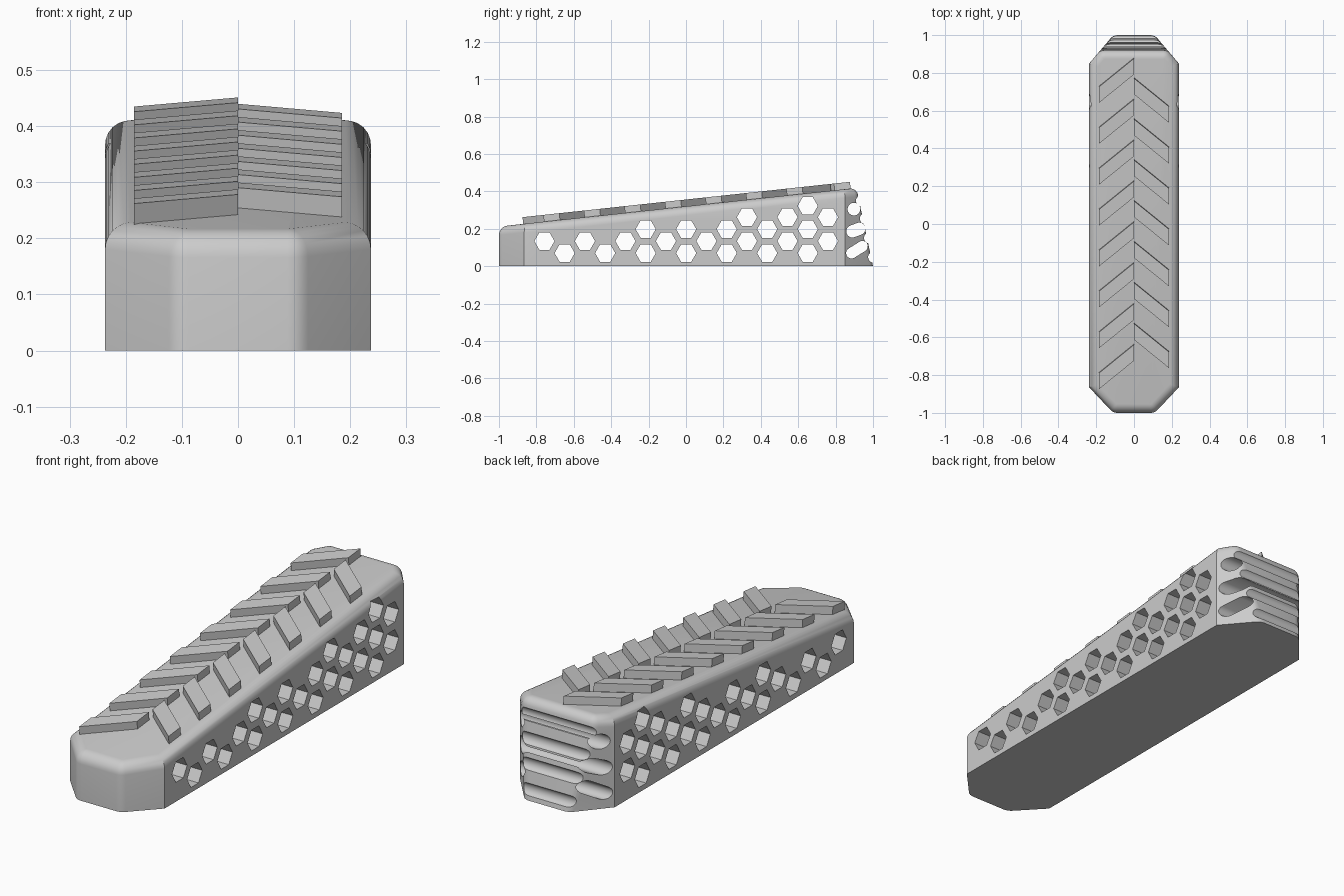
import bpy, bmesh, math
from mathutils import Vector
from mathutils.geometry import intersect_line_line_2d  # noqa: F401


cube = bpy.data.objects.get("Cube")
if cube:
    bpy.data.objects.remove(cube)

TONE = (0.6, 0.6, 0.6, 1)
grey = bpy.data.materials.new("matte grey")
grey.use_nodes = True
grey.diffuse_color = TONE
grey.node_tree.nodes["Principled BSDF"].inputs["Base Color"].default_value = TONE

HALF = 0.237          # half width
RIB_X = 0.185         # outer end of the tread ribs
RIM = 0.046           # rounding of the top rim
CORNER = 0.05         # rounding of the upright front and back edges


def top_z(y):
    """Height of the sloping top."""
    return 0.32 + 0.108 * y


def back_y(z):
    """Depth of the leaning back face."""
    return 1 - 0.215 * z


def make_object(name, bm):
    bmesh.ops.recalc_face_normals(bm, faces=bm.faces)
    mesh = bpy.data.meshes.new(name)
    bm.to_mesh(mesh)
    bm.free()
    mesh.materials.append(grey)
    obj = bpy.data.objects.new(name, mesh)
    bpy.context.collection.objects.link(obj)
    return obj


def add_loft(bm, rings):
    """Closed solid through matching outlines."""
    loops = [[bm.verts.new(p) for p in ring] for ring in rings]
    n = len(loops[0])
    bm.faces.new(loops[0][::-1])
    bm.faces.new(loops[-1])
    for a, b in zip(loops, loops[1:]):
        for i in range(n):
            j = (i + 1) % n
            bm.faces.new((a[i], a[j], b[j], b[i]))


def plan(inset, back):
    """Body outline: half the corners, mirrored, moved inwards by inset."""
    cut_f = math.atan2(-(HALF - 0.11), 0.135)     # direction the front cut faces
    cut_b = math.atan2(HALF - 0.11, 0.15)
    sides = [(-math.pi / 2, 1), (cut_f, None), (0, HALF), (cut_b, None), (math.pi / 2, back)]
    anchors = {1: (HALF, -0.865), 3: (HALF, 0.85)}
    lines = []
    for i, (angle, dist) in enumerate(sides):
        normal = Vector((math.cos(angle), math.sin(angle)))
        lines.append((angle, normal, normal.dot(Vector(anchors[i])) if dist is None else dist))

    def corner(p, q, shrink):
        (_, n, d), (_, m, e) = p, q
        d, e, det = d - shrink, e - shrink, n.x * m.y - n.y * m.x
        return Vector(((d * m.y - e * n.y) / det, (n.x * e - m.x * d) / det))

    pts = []
    for i, (p, q) in enumerate(zip(lines, lines[1:])):
        if i in (0, 3):
            centre = corner(p, q, CORNER)
            for k in range(5):
                t = p[0] + (q[0] - p[0]) * k / 4
                pts.append(centre + (CORNER - inset) * Vector((math.cos(t), math.sin(t))))
        else:
            pts.append(corner(p, q, inset))
    return pts + [Vector((-p.x, p.y)) for p in reversed(pts)]


# Wedge body with cut corners and a rounded top rim
rings = [[(p.x, p.y, 0) for p in plan(0, 1)]]
for k in range(7):
    t = math.pi / 2 * k / 6
    rings.append([(p.x, p.y, top_z(p.y) - RIM + RIM * math.sin(t))
                  for p in plan(RIM * (1 - math.cos(t)), back_y(0.37))])
bm = bmesh.new()
add_loft(bm, rings)
body = make_object("wedge_body", bm)


def volume(mesh):
    bm = bmesh.new()
    bm.from_mesh(mesh)
    result = bm.calc_volume()
    bm.free()
    return result


def carve(outlines):
    """Cut bars running along x out of the body, keeping the first sound result."""
    bm = bmesh.new()
    for outline in outlines:
        add_loft(bm, [[(x, y, z) for y, z in outline] for x in (-0.4, 0.4)])
    cutter = make_object("hole_cutter", bm)
    cutter.hide_render = True
    before = volume(body.data)
    mod = body.modifiers.new("holes", 'BOOLEAN')
    mod.operation, mod.object = 'DIFFERENCE', cutter
    carved = None
    for solver in ('MANIFOLD', 'EXACT', 'FLOAT'):
        mod.solver = solver
        bpy.context.view_layer.update()
        deps = bpy.context.evaluated_depsgraph_get()
        mesh = bpy.data.meshes.new_from_object(body.evaluated_get(deps))
        if 0.5 < volume(mesh) / before < 0.9999:
            carved = mesh
            break
    body.modifiers.remove(mod)
    if carved:
        body.data = carved
    bpy.data.objects.remove(cutter)


def slot(y, z, r, dy=0, dz=0):
    """Round-ended slot; a circle when dy and dz are zero."""
    tilt = math.atan2(dz, dy)
    pts = []
    for side in (1, -1):
        for i in range(12):
            t = tilt + math.pi * (i / 11 - side / 2)
            pts.append((y + side * dy + r * math.cos(t), z + side * dz + r * math.sin(t)))
    return pts


def circle(y, z, r, sides=24):
    return [(y + r * math.cos(math.tau * k / sides), z + r * math.sin(math.tau * k / sides))
            for k in range(sides)]


# Honeycomb of hexagon holes: row height and first column
carve([circle(-0.757 + 0.1083 * col, z, 0.054, 6)
       for z, first in ((0.07, 1), (0.134, 0), (0.198, 5), (0.262, 10), (0.322, 13))
       for col in range(first, 15, 2)])

# Slots through the back corners, then grooves across the back
carve([circle(0.898, 0.305, 0.034),
       slot(0.908, 0.193, 0.033, 0.018, 0.007),
       slot(0.914, 0.088, 0.029, 0.029, 0.018)])
carve([circle(back_y(z) + 0.013, z, 0.029) for z in (0.048, 0.151, 0.254, 0.35)])

bpy.ops.object.select_all(action='DESELECT')
bpy.context.view_layer.objects.active = body
body.select_set(True)
bpy.ops.object.shade_smooth_by_angle(angle=math.radians(30))


# Slanted tread ribs, staggered between the two halves
def tread(name, side, start, count):
    bm = bmesh.new()
    for i in range(count):
        y = start - 0.2165 * i
        outline = [(0, y), (side * RIB_X, y - 0.15), (side * RIB_X, y - 0.235), (0, y - 0.085)]
        add_loft(bm, [[(x, v - h * 0.1, top_z(v) + h) for x, v in outline]
                      for h in (-0.002, 0.036)])
    make_object(name, bm)


tread("right_tread_ribs", -1, 0.88, 8)
tread("left_tread_ribs", 1, 0.775, 7)
